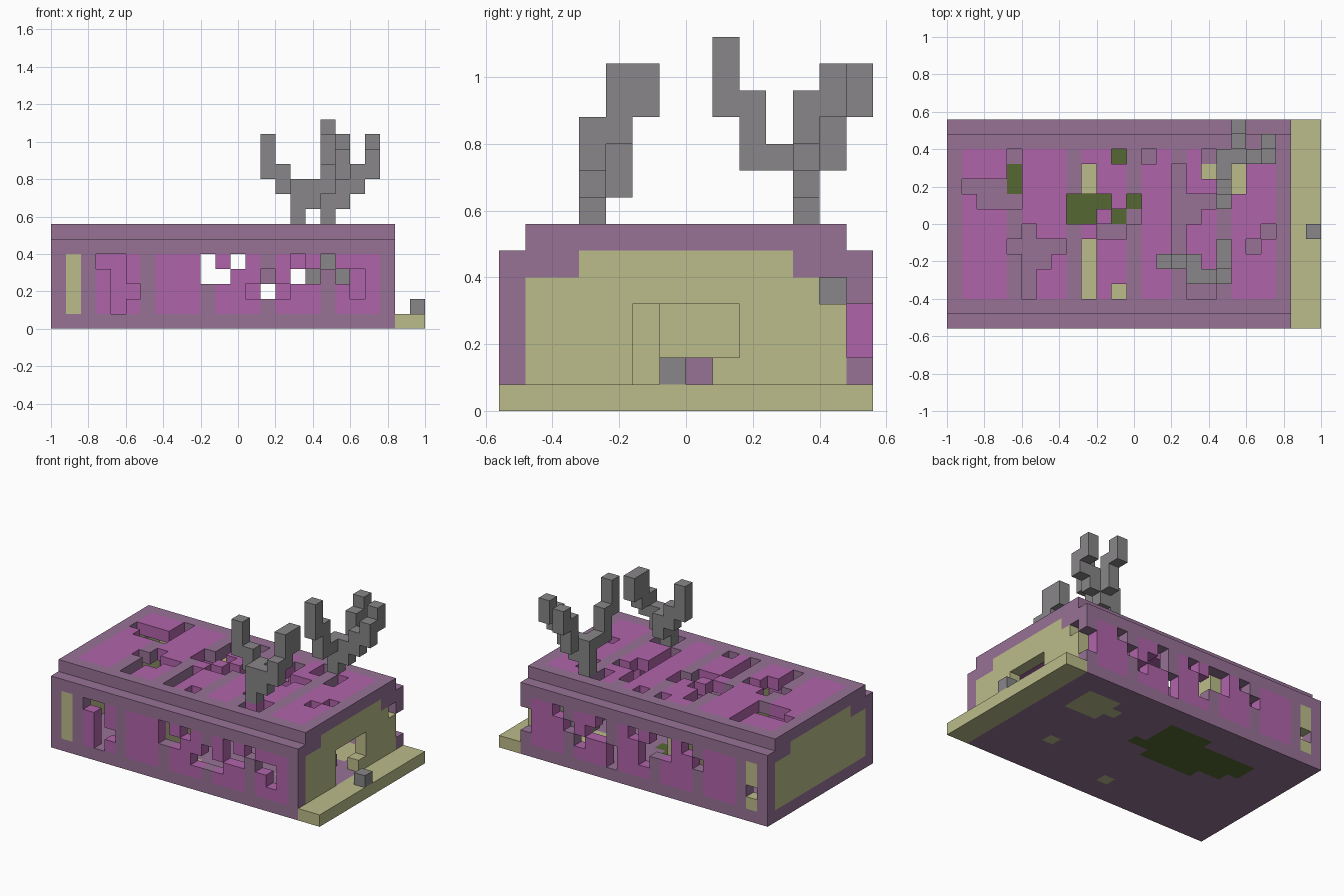
import bpy, bmesh, math
from mathutils import Vector

cube = bpy.data.objects.get("Cube")
if cube:
    bpy.data.objects.remove(cube, do_unlink=True)

# Colours
COLOURS = {
    "dusty_purple": (0.309, 0.168, 0.305),
    "magenta": (0.434, 0.127, 0.402),
    "tan": (0.497, 0.503, 0.254),
    "grey": (0.246, 0.238, 0.246),
    "moss_green": (0.091, 0.138, 0.032),
}
NAMES = list(COLOURS)
PURPLE, MAGENTA, TAN, GREY, GREEN = range(len(NAMES))
materials = []
for label, rgb in COLOURS.items():
    m = bpy.data.materials.new(label)
    m.use_nodes = True
    m.diffuse_color = (*rgb, 1)
    bsdf = m.node_tree.nodes["Principled BSDF"]
    bsdf.inputs["Base Color"].default_value = (*rgb, 1)
    bsdf.inputs["Roughness"].default_value = 0.9
    materials.append(m)

STEP = 0.08
ORIGIN = Vector((-1.0, -0.56, 0.0))
LAST_X, LAST_Y = 22, 13
parts = {}   # part name -> {cell: colour}


def cells(a, b):
    """All cells of a box from corner a to corner b, inclusive."""
    return [(i, j, k) for i in range(a[0], b[0] + 1)
            for j in range(a[1], b[1] + 1) for k in range(a[2], b[2] + 1)]


def fill(part, a, b, colour):
    block = parts.setdefault(part, {})
    for c in cells(a, b):
        block[c] = colour(*c) if callable(colour) else colour


def carve(part, a, b=None):
    for c in cells(a, b or a):
        parts[part].pop(c, None)


# Colour rules
def floor_colour(i, j, k):
    rows = {7: (7, 11), 8: (5, 13), 9: (4, 12), 10: (4, 12), 11: (9, 12)}
    lo, hi = rows.get(j, (1, 0))
    if lo <= i <= hi:
        return GREEN
    if (18 <= i <= 20 and 9 <= j <= 11) or (i, j) in {(17, 10), (18, 4), (11, 2)}:
        return TAN
    return PURPLE


def side_colour(i, j, k):
    if k == 5 or i in (0, LAST_X) or i % 4 == 2:
        return PURPLE
    return TAN if i == 1 else MAGENTA


def end_colour(i, j, k):
    corner = k == 5 and not 3 <= j <= 10
    return PURPLE if corner else TAN


def roof_colour(i, j, k):
    if not 2 <= j <= 11 or i in (0, 4, 8, 12, 15, 18, LAST_X):
        return PURPLE
    return MAGENTA


# Floor slab and porch
fill("floor", (0, 0, 0), (LAST_X, LAST_Y, 0), floor_colour)
fill("porch", (LAST_X + 1, 0, 0), (LAST_X + 2, LAST_Y, 0), TAN)
fill("porch_block", (24, 6, 1), (24, 6, 1), GREY)

# Long walls with shared see-through gaps
for part, j in (("front_wall", 0), ("back_wall", LAST_Y)):
    fill(part, (0, j, 1), (LAST_X, j, 5), side_colour)
    for i, k in ((10, 3), (10, 4), (11, 3), (12, 4), (16, 3), (14, 2)):
        carve(part, (i, j, k))

# Gaps only in the front wall
for i, k in ((3, 4), (4, 4), (4, 3), (4, 2), (5, 2), (4, 1), (13, 2), (15, 2),
             (14, 3), (16, 4), (17, 3), (18, 4), (19, 3), (20, 3), (20, 2)):
    carve("front_wall", (i, 0, k))

# Gaps only in the back wall
for i, k in ((22, 2), (22, 3), (19, 4), (18, 3), (17, 2), (15, 3), (15, 4),
             (14, 1), (11, 2), (9, 3), (9, 4), (7, 4), (6, 3), (1, 2)):
    carve("back_wall", (i, LAST_Y, k))

# End walls, doorway and inner divider
fill("rear_end_wall", (0, 1, 1), (0, 12, 5), end_colour)
fill("door_end_wall", (LAST_X, 1, 1), (LAST_X, 12, 5), end_colour)
carve("door_end_wall", (LAST_X, 5, 1), (LAST_X, 8, 3))
carve("door_end_wall", (LAST_X, 12, 4))
fill("door_end_wall", (LAST_X, 8, 1), (LAST_X, 8, 1), TAN)
fill("inner_step", (20, 7, 1), (20, 7, 1), PURPLE)
fill("divider", (9, 1, 1), (9, 5, 5), TAN)
fill("divider", (9, 9, 1), (9, 12, 5), TAN)
fill("antler_root", (17, 12, 3), (19, 12, 4), GREY)

# Roof with broken openings
fill("roof", (0, 1, 6), (LAST_X, 12, 6), roof_colour)
HOLES = (
    (1, 9, 4, 9), (2, 8, 4, 8), (4, 10, 4, 11),
    (5, 2, 5, 6), (6, 4, 6, 5), (7, 5, 7, 5), (4, 5, 4, 5),
    (8, 7, 9, 8), (10, 8, 10, 8), (9, 2, 9, 5), (9, 9, 9, 10),
    (12, 7, 12, 8), (10, 6, 11, 6), (11, 7, 11, 7), (11, 11, 11, 11),
    (11, 2, 11, 2), (13, 11, 13, 11), (15, 4, 15, 10), (16, 7, 16, 8),
    (17, 8, 17, 8), (17, 10, 17, 11), (16, 2, 17, 3), (19, 9, 19, 10),
    (20, 5, 20, 5), (21, 6, 21, 6),
)
for i0, j0, i1, j1 in HOLES:
    carve("roof", (i0, j0, 6), (i1, j1, 6))
fill("roof", (16, 3, 6), (16, 3, 6), MAGENTA)

# Antlers: upright columns as (i, j, bottom, top)
ANTLERS = {
    "front_antler": ((16, 3, 7, 9), (16, 4, 8, 9), (15, 4, 9, 10), (14, 4, 10, 12),
                     (17, 3, 8, 9), (18, 3, 9, 10), (18, 4, 10, 12), (18, 5, 11, 12)),
    "back_antler": ((18, 11, 7, 9), (18, 10, 9, 9), (18, 9, 9, 11), (18, 8, 11, 13),
                    (19, 11, 8, 9), (20, 11, 9, 10), (21, 11, 10, 11), (21, 12, 11, 12),
                    (19, 12, 9, 11), (19, 13, 11, 12)),
}
for name, columns in ANTLERS.items():
    for i, j, lo, hi in columns:
        fill(name, (i, j, lo), (i, j, hi), GREY)

# Turn each part into a mesh of its exposed block faces
solid = {c for block in parts.values() for c in block}


def build(name, block):
    bm = bmesh.new()
    for cell, colour in block.items():
        centre = ORIGIN + (Vector(cell) + Vector((0.5, 0.5, 0.5))) * STEP
        for axis in range(3):
            for sign in (-1, 1):
                n = Vector((0, 0, 0))
                n[axis] = sign
                if tuple(int(a + b) for a, b in zip(cell, n)) in solid:
                    continue
                u = Vector((0, 0, 0))
                u[(axis + 1) % 3] = 1
                v = n.cross(u)
                ring = (-u - v, u - v, u + v, v - u)
                face = bm.faces.new([bm.verts.new(centre + (n + r) * STEP / 2) for r in ring])
                face.material_index = colour
    bmesh.ops.remove_doubles(bm, verts=bm.verts, dist=STEP / 100)
    bmesh.ops.dissolve_limit(bm, angle_limit=math.radians(1), verts=bm.verts,
                             edges=bm.edges, delimit={'MATERIAL'})
    mesh = bpy.data.meshes.new(name)
    bm.to_mesh(mesh)
    bm.free()
    for m in materials:
        mesh.materials.append(m)
    bpy.context.collection.objects.link(bpy.data.objects.new(name, mesh))


for name, block in parts.items():
    build(name, block)
